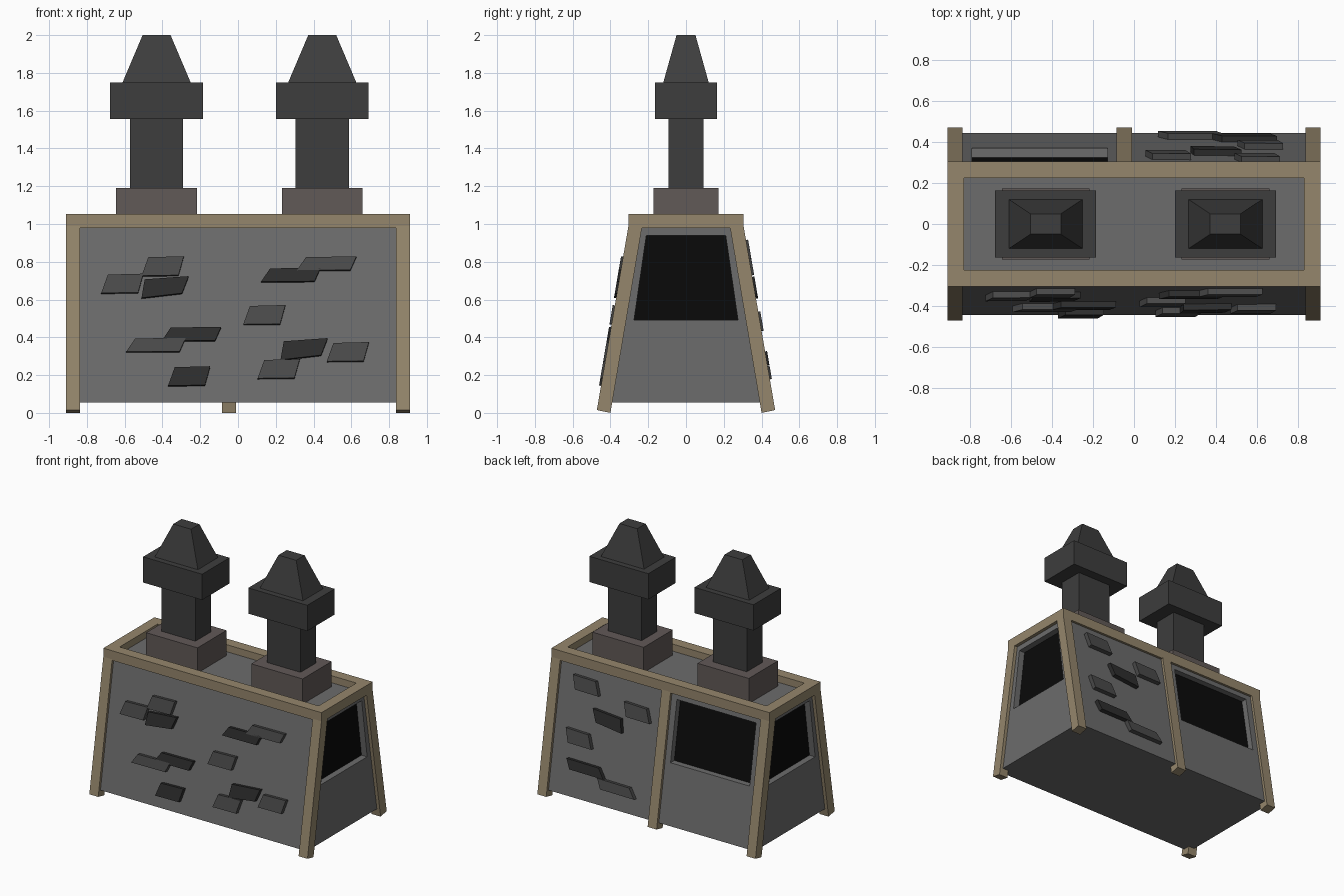
import bpy, bmesh

if "Cube" in bpy.data.objects:
    bpy.data.objects.remove(bpy.data.objects["Cube"])


def mat(name, r, g, b):
    m = bpy.data.materials.new(name)
    m.diffuse_color = (r, g, b, 1)
    m.use_nodes = True
    m.node_tree.nodes["Principled BSDF"].inputs["Base Color"].default_value = m.diffuse_color
    return m


WOOD = mat("wood", 0.30, 0.24, 0.15)
WALL = mat("wall_grey", 0.15, 0.15, 0.15)
BRICK = mat("chimney_base_grey", 0.12, 0.10, 0.095)
IRON = mat("chimney_dark", 0.047, 0.047, 0.047)
BLACK = mat("window_black", 0.003, 0.003, 0.003)
STONE_DARK = mat("stone_dark", 0.027, 0.027, 0.027)
STONE_LIGHT = mat("stone_light", 0.07, 0.07, 0.07)


def loft(name, ring_a, ring_b, material=None):
    """Solid between two matching rings of points."""
    bm = bmesh.new()
    a = [bm.verts.new(p) for p in ring_a]
    b = [bm.verts.new(p) for p in ring_b]
    bm.faces.new(a)
    bm.faces.new(b)
    n = len(a)
    for i in range(n):
        j = (i + 1) % n
        bm.faces.new((a[i], a[j], b[j], b[i]))
    bmesh.ops.recalc_face_normals(bm, faces=bm.faces)
    me = bpy.data.meshes.new(name)
    bm.to_mesh(me)
    bm.free()
    ob = bpy.data.objects.new(name, me)
    bpy.context.collection.objects.link(ob)
    if material:
        me.materials.append(material)
    return ob


def rect(cx, cy, hx, hy, z):
    return [(cx - hx, cy - hy, z), (cx + hx, cy - hy, z),
            (cx + hx, cy + hy, z), (cx - hx, cy + hy, z)]


def taper(name, cx, cy, lo, hi, z0, z1, material):
    return loft(name, rect(cx, cy, *lo, z0), rect(cx, cy, *hi, z1), material)


def wall_y(z):
    return 0.454 - 0.17 * z


# Tapered body
body = taper("body", 0, 0, (0.885, wall_y(0.055)), (0.885, wall_y(1.0)), 0.055, 1.0, WALL)

# Recessed windows: one in each end, one in the back
Z0, Z1 = 0.492, 0.94


def side_ring(x):
    return [(x, -0.275, Z0), (x, 0.275, Z0), (x, 0.21, Z1), (x, -0.21, Z1)]


def back_ring(d):
    return [(-0.79, wall_y(Z0) + d, Z0), (-0.13, wall_y(Z0) + d, Z0),
            (-0.13, wall_y(Z1) + d, Z1), (-0.79, wall_y(Z1) + d, Z1)]


windows = [("right_window", side_ring, (0.835, 0.95), (0.81, 0.838)),
           ("left_window", side_ring, (-0.835, -0.95), (-0.81, -0.838)),
           ("back_window", back_ring, (-0.048, 0.06), (-0.07, -0.045))]
for name, ring, cut, pane in windows:
    cutter = loft(name + "_cutter", ring(cut[0]), ring(cut[1]))
    cutter.hide_render = True
    mod = body.modifiers.new(name, "BOOLEAN")
    mod.operation = "DIFFERENCE"
    mod.solver = "EXACT"
    mod.object = cutter
    bpy.context.view_layer.objects.active = body
    bpy.ops.object.modifier_apply(modifier=mod.name)
    bpy.data.objects.remove(cutter)
    loft(name, ring(pane[0]), ring(pane[1]), BLACK)

# Leaning wooden posts
POST = [(0.40, 0.0), (0.472, 0.015), (0.303, 1.0), (0.23, 1.0)]


def post(name, x0, x1, s):
    loft(name, [(x0, s * y, z) for y, z in POST], [(x1, s * y, z) for y, z in POST], WOOD)


for s, side in ((-1, "front"), (1, "back")):
    post(side + "_left_post", -0.91, -0.836, s)
    post(side + "_right_post", 0.836, 0.91, s)
    # Top rim rails
    taper(side + "_rail", 0, s * 0.265, (0.91, 0.04), (0.91, 0.04), 0.98, 1.053, WOOD)
    taper(("left" if s < 0 else "right") + "_rail", s * 0.87, 0,
          (0.04, 0.225), (0.04, 0.225), 0.98, 1.053, WOOD)
post("back_middle_post", -0.085, -0.01, 1)

# Chimneys
for cx, side in ((-0.431, "left"), (0.446, "right")):
    taper(side + "_chimney_base", cx, 0, (0.214, 0.173), (0.214, 0.173), 0.99, 1.19, BRICK)
    taper(side + "_chimney_shaft", cx, 0, (0.141, 0.093), (0.141, 0.093), 1.19, 1.556, IRON)
    taper(side + "_chimney_collar", cx, 0, (0.246, 0.163), (0.246, 0.163), 1.556, 1.75, IRON)
    taper(side + "_chimney_top", cx, 0, (0.18, 0.12), (0.074, 0.05), 1.75, 2.0, IRON)

# Slanted stone outlines: short, tilted, long
SHAPES = {
    "short": [(-0.11, -0.05), (0.085, -0.048), (0.113, 0.052), (-0.075, 0.047)],
    "tilted": [(-0.125, -0.058), (0.09, -0.033), (0.125, 0.057), (-0.108, 0.04)],
    "long": [(-0.158, -0.036), (0.125, -0.034), (0.157, 0.037), (-0.11, 0.034)],
}


def stone(name, x, z, kind, material, s):
    def ring(d):
        return [(x + u, s * (wall_y(z + v) + d), z + v + 0.17 * d) for u, v in SHAPES[kind]]
    loft(name, ring(-0.01), ring(0.03), material)


D, L = STONE_DARK, STONE_LIGHT
FRONT = [(-0.614, 0.68, "short", L), (-0.40, 0.772, "short", L), (-0.386, 0.662, "tilted", D),
         (-0.434, 0.355, "long", L), (-0.246, 0.413, "long", D), (-0.26, 0.19, "short", D),
         (0.47, 0.786, "long", L), (0.28, 0.726, "long", D), (0.138, 0.514, "short", L),
         (0.35, 0.334, "tilted", D), (0.58, 0.318, "short", L), (0.214, 0.228, "short", L)]
BACK = [(0.60, 0.86, "short", L), (0.165, 0.775, "short", L), (0.40, 0.66, "tilted", D),
        (0.615, 0.48, "short", L), (0.54, 0.285, "long", D), (0.275, 0.21, "long", L)]
for side, s, stones in (("front", -1, FRONT), ("back", 1, BACK)):
    for i, args in enumerate(stones):
        stone(f"{side}_stone_{i + 1}", *args, s)
